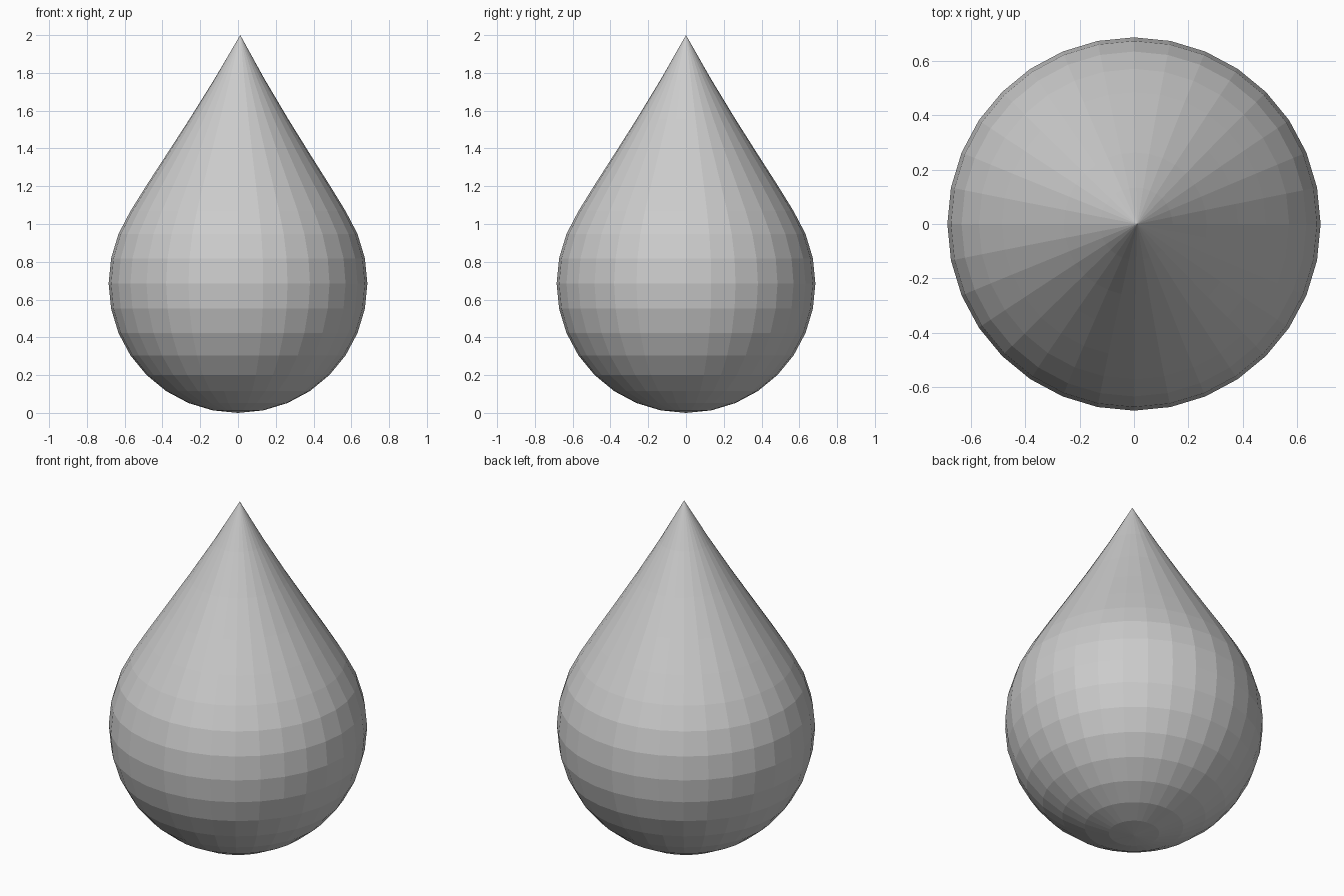
import bpy

if "Cube" in bpy.data.objects:
    bpy.data.objects.remove(bpy.data.objects["Cube"])

R = 0.685          # sphere radius
LIFT = 2.0 - 2 * R # how far the top pole is pulled up
REACH = 0.69       # falloff radius of the pull
DRIFT = 0.012      # slight sideways lean of the tip

# Round body: flat-shaded sphere standing on the ground
bpy.ops.mesh.primitive_uv_sphere_add(segments=32, ring_count=16, radius=R, location=(0, 0, 0))
drop = bpy.context.object
drop.name = "teardrop"

# Pointed top: pull the pole upward with a sharp (squared) falloff
verts = drop.data.vertices
tip = max(verts, key=lambda v: v.co.z).co.copy()
for v in verts:
    f = max(0.0, 1 - (v.co - tip).length / REACH) ** 2
    v.co.x += DRIFT * f
    v.co.z += LIFT * f + R
drop.data.update()
